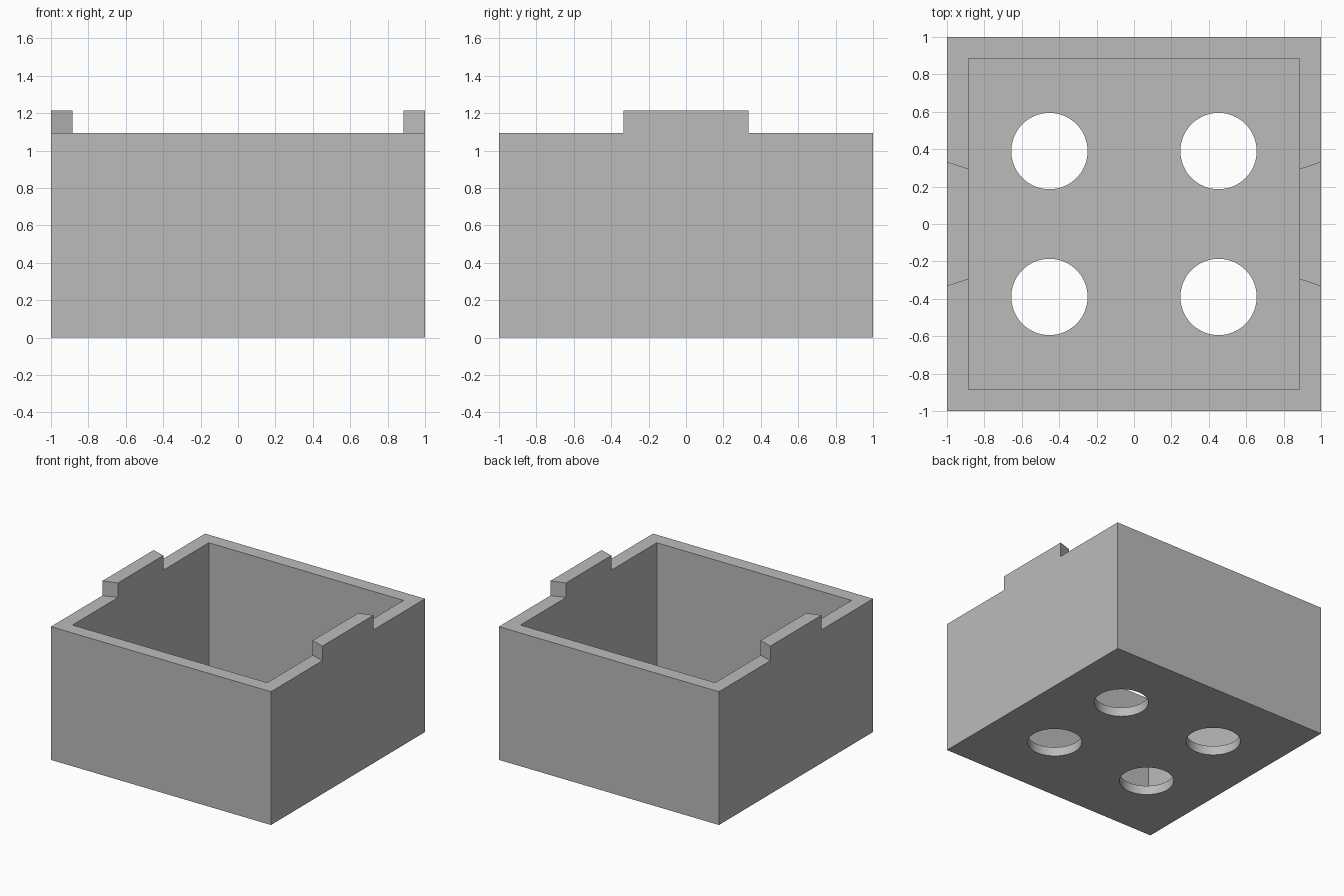
import bpy
import bmesh
from math import cos, sin, tau, radians

cube = bpy.data.objects.get("Cube")
if cube:
    bpy.data.objects.remove(cube, do_unlink=True)

RIM, TOP = 1.095, 1.215      # wall height, tab height
INNER, FLOOR = 0.885, 0.075  # inside half width, floor thickness
HOLE_R, HOLE_X, HOLE_Y = 0.204, 0.452, 0.39

grey = bpy.data.materials.new("plain_grey")
grey.use_nodes = True
colour = (0.5, 0.5, 0.5, 1)
grey.diffuse_color = colour
grey.node_tree.nodes["Principled BSDF"].inputs["Base Color"].default_value = colour


def prism(name, outline, z0, z1):
    """Upright solid from a flat outline."""
    bm = bmesh.new()
    face = bm.faces.new([bm.verts.new((x, y, z0)) for x, y in outline])
    up = bmesh.ops.extrude_face_region(bm, geom=[face])["geom"]
    bmesh.ops.translate(bm, vec=(0, 0, z1 - z0),
                        verts=[v for v in up if isinstance(v, bmesh.types.BMVert)])
    bmesh.ops.recalc_face_normals(bm, faces=bm.faces)
    mesh = bpy.data.meshes.new(name)
    bm.to_mesh(mesh)
    bm.free()
    mesh.materials.append(grey)
    obj = bpy.data.objects.new(name, mesh)
    bpy.context.collection.objects.link(obj)
    return obj


def square(h):
    return [(-h, -h), (h, -h), (h, h), (-h, h)]


# Open box, blocked out to the height of the tabs
box = prism("open_box", square(1), 0, TOP)

# Cavity
cutters = [prism("cavity_cutter", square(INNER), FLOOR, 2)]

# Rim lowered at front and back, leaving a tapered tab on each side wall
for side in (-1, 1):
    half = [(1.1, 1.2), (1.1, 0.366), (INNER, 0.295)]
    outline = half + [(-x, y) for x, y in reversed(half)]
    cutters.append(prism("rim_cutter", [(x, side * y) for x, y in outline], RIM, 2))

# Four round holes through the floor
circle = [(HOLE_R * cos(tau * i / 64), HOLE_R * sin(tau * i / 64)) for i in range(64)]
for sx in (-1, 1):
    for sy in (-1, 1):
        outline = [(sx * HOLE_X + x, sy * HOLE_Y + y) for x, y in circle]
        cutters.append(prism("hole_cutter", outline, -0.2, 0.5))

bpy.ops.object.select_all(action="DESELECT")
bpy.context.view_layer.objects.active = box
box.select_set(True)
for cutter in cutters:
    cutter.hide_render = True
    mod = box.modifiers.new("cut", "BOOLEAN")
    mod.operation, mod.solver, mod.object = "DIFFERENCE", "EXACT", cutter
    bpy.ops.object.modifier_apply(modifier=mod.name)
    bpy.data.objects.remove(cutter, do_unlink=True)

bpy.ops.object.shade_smooth_by_angle(angle=radians(30))
